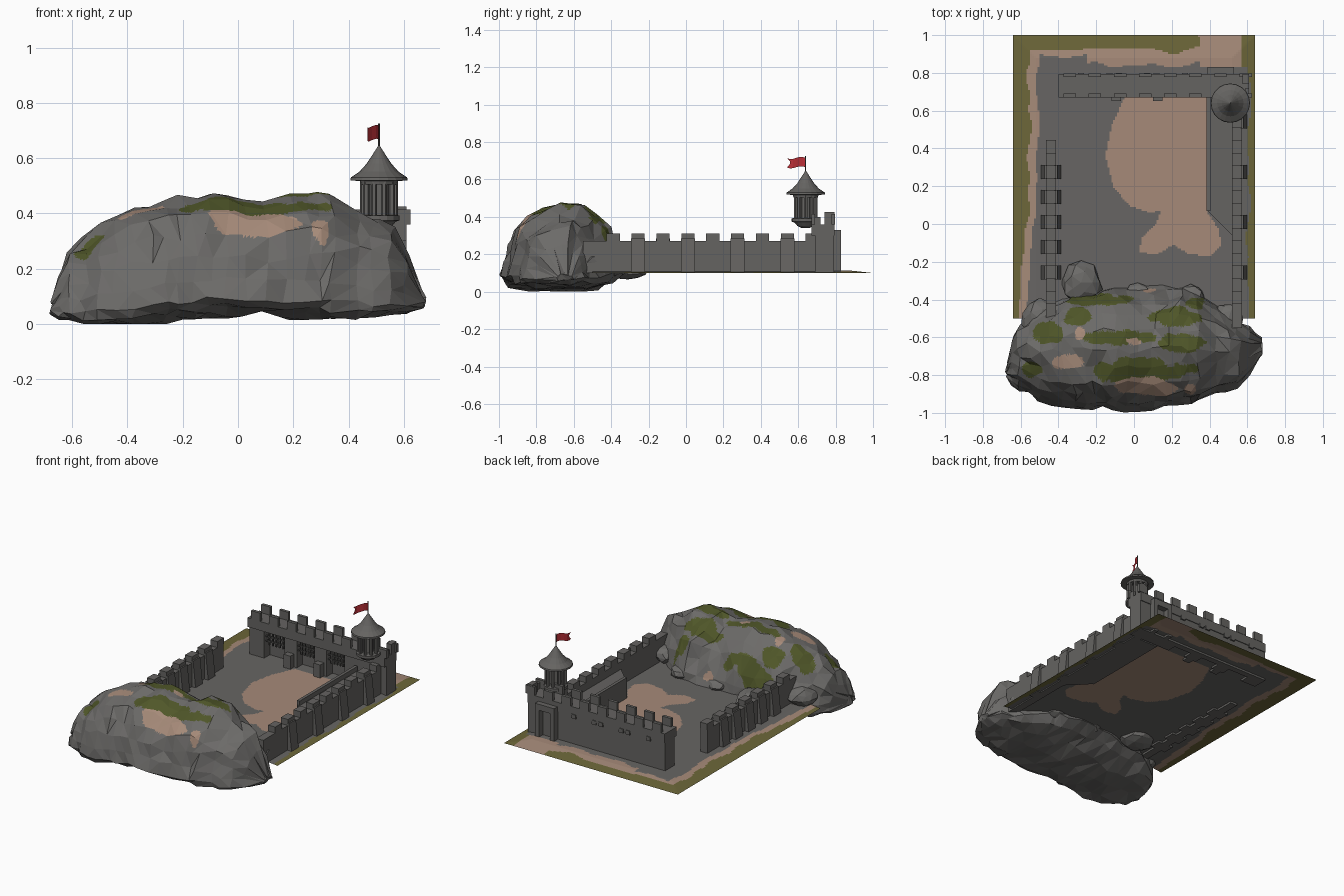
import bpy, bmesh, math, random
from mathutils import Vector, noise

random.seed(4)
cube = bpy.data.objects.get("Cube")
if cube:
    bpy.data.objects.remove(cube, do_unlink=True)


def material(name, r, g, b):
    m = bpy.data.materials.new(name)
    m.use_nodes = True
    m.diffuse_color = (r, g, b, 1)
    m.node_tree.nodes["Principled BSDF"].inputs["Base Color"].default_value = (r, g, b, 1)
    return m


stone = material("wall stone", .13, .126, .12)
rock_grey = material("rock grey", .15, .146, .14)
paving = material("ground grey", .135, .13, .125)
sand = material("sand", .38, .255, .19)
olive = material("olive grass", .15, .133, .04)
moss = material("moss", .08, .095, .022)
iron = material("dark iron", .07, .068, .065)
red = material("flag red", .5, .03, .04)


def finish(name, bm, *mats):
    bmesh.ops.recalc_face_normals(bm, faces=bm.faces)
    mesh = bpy.data.meshes.new(name)
    bm.to_mesh(mesh)
    bm.free()
    ob = bpy.data.objects.new(name, mesh)
    bpy.context.collection.objects.link(ob)
    for m in mats:
        mesh.materials.append(m)
    return ob


def box(bm, x0, x1, y0, y1, z0, z1, lean0=0, lean1=0):
    """Box whose top edges can lean inwards along x."""
    low = [bm.verts.new(p) for p in ((x0, y0, z0), (x1, y0, z0), (x1, y1, z0), (x0, y1, z0))]
    a, b = x0 + lean0, x1 - lean1
    top = [bm.verts.new(p) for p in ((a, y0, z1), (b, y0, z1), (b, y1, z1), (a, y1, z1))]
    bm.faces.new(low[::-1])
    bm.faces.new(top)
    for i in range(4):
        j = (i + 1) % 4
        bm.faces.new((low[i], low[j], top[j], top[i]))


def lathe(bm, cx, cy, profile, sides):
    rings = []
    for r, z in profile:
        rings.append([bm.verts.new((cx + r * math.cos(math.tau * i / sides),
                                    cy + r * math.sin(math.tau * i / sides), z)) for i in range(sides)])
    for a, b in zip(rings, rings[1:]):
        for i in range(sides):
            j = (i + 1) % sides
            bm.faces.new((a[i], a[j], b[j], b[i]))
    bm.faces.new(rings[0][::-1])
    bm.faces.new(rings[-1])


def inside(x, y, poly):
    hit = False
    for (ax, ay), (bx, by) in zip(poly, poly[1:] + poly[:1]):
        if (ay > y) != (by > y) and x < (bx - ax) * (y - ay) / (by - ay) + ax:
            hit = not hit
    return hit


# Ground sheet, coloured by zones
YARD = [(-.05, .67), (-.12, .52), (-.15, .36), (-.11, .2), (-.03, .1), (.08, .06), (.14, .07),
        (.12, 0), (.04, -.07), (.03, -.15), (.12, -.16), (.21, -.11), (.29, -.16), (.4, -.17),
        (.46, -.12), (.45, -.03), (.39, .06), (.39, .67)]


def ground_zone(x, y):
    w = noise.noise(Vector((x * 7, y * 7, 2))) * .03
    left = -.555 + w - max(0, .15 - y) * .1
    if inside(x, y, YARD):
        return 1
    if x > .33 + w and y > .83:
        return 2 if x > .575 + w else 1
    if x < left or y > .92 + w or x > .605 + w:
        return 2
    if x < left + .045 or y > (.89 if x < -.25 else .84) + w:
        return 1
    return 0


bm = bmesh.new()
bmesh.ops.create_grid(bm, x_segments=128, y_segments=150, size=1)
for v in bm.verts:
    v.co.x *= .64
    v.co.y = .25 + v.co.y * .75
    edge = min(.64 - abs(v.co.x), 1 - v.co.y)
    v.co.z = .1 + .013 * min(1, edge / .12)
for f in bm.faces:
    c = f.calc_center_median()
    f.material_index = ground_zone(c.x, c.y)
finish("ground", bm, paving, sand, olive)

# Big rock: lofted sections (x, front y, back y, bottom, top)
STATIONS = [(-.67, -.8, -.73, .04, .1), (-.64, -.86, -.59, .02, .18), (-.61, -.88, -.53, .01, .27),
            (-.5, -.93, -.44, 0, .35), (-.38, -.97, -.38, 0, .43), (-.1, -.99, -.34, .03, .47),
            (.1, -.98, -.34, .04, .44), (.25, -.96, -.34, .02, .48), (.34, -.94, -.36, .02, .47),
            (.43, -.91, -.43, .02, .41), (.55, -.86, -.51, .03, .35), (.61, -.8, -.54, .04, .25),
            (.67, -.7, -.6, .06, .1)]
SECTION = [(0, .14), (.03, .3), (.07, .5), (.12, .68), (.22, .84), (.36, .93), (.5, 1), (.65, .97),
           (.78, .84), (.87, .7), (.93, .5), (.98, .3), (1, .15), (.9, .06), (.7, 0), (.45, 0),
           (.2, .03), (.05, .07)]
MOSS = [(-.2, -.4, .17, .035), (-.46, -.58, .08, .06), (-.3, -.49, .07, .05), (.22, -.49, .13, .05),
        (-.08, -.6, .2, .035), (.25, -.63, .12, .045), (.05, -.78, .25, .07), (-.54, -.77, .05, .04),
        (.33, -.42, .05, .03)]
BARE = [(-.29, -.58, .03, .035), (-.34, -.73, .09, .035), (.07, -.86, .17, .05), (0, -.62, .04, .02),
        (.08, -.345, .04, .02), (.3, -.87, .03, .03)]


def in_blobs(c, blobs):
    w = noise.noise(c * 14) * .7
    return any(((c.x - x) / a) ** 2 + ((c.y - y) / b) ** 2 < 1 + w for x, y, a, b in blobs)


bm = bmesh.new()
rows = []
for a, b in zip(STATIONS, STATIONS[1:]):
    n = max(1, round((b[0] - a[0]) / .06))
    rows += [[p + (q - p) * k / n for p, q in zip(a, b)] for k in range(n)]
rows.append(STATIONS[-1])
rings = []
for x, yf, yb, zb, zt in rows:
    ring = []
    for u, v in SECTION:
        p = Vector((x, yf + u * (yb - yf), zb + v * (zt - zb)))
        amount = .028 if abs(x) < .6 else .012
        p += noise.noise_vector(p * 9) * amount
        p += Vector([random.uniform(-.009, .009) for _ in range(3)])
        p.z = max(p.z, 0)
        p.y = max(p.y, -1)
        ring.append(bm.verts.new(p))
    rings.append(ring)
for a, b in zip(rings, rings[1:]):
    for i in range(len(a)):
        j = (i + 1) % len(a)
        bm.faces.new((a[i], a[j], b[j], b[i]))
bm.faces.new(rings[0])
bm.faces.new(rings[-1])
bmesh.ops.triangulate(bm, faces=bm.faces)
bmesh.ops.subdivide_edges(bm, edges=bm.edges, cuts=5, use_grid_fill=True)
bmesh.ops.recalc_face_normals(bm, faces=bm.faces)
for f in bm.faces:
    c = f.calc_center_median()
    if f.normal.z > .1 and c.z > .15:
        f.material_index = 2 if in_blobs(c, BARE) else 1 if in_blobs(c, MOSS) else 0
finish("large_rock", bm, rock_grey, moss, sand)

# Boulders along the inner foot of the rock
bm = bmesh.new()
for x, y, z, r in ((-.28, -.31, .13, .11), (.3, -.4, .13, .08), (.02, -.38, .13, .07),
                   (-.5, -.5, .15, .1), (.5, -.5, .16, .08)):
    for v in bmesh.ops.create_icosphere(bm, subdivisions=2, radius=r)["verts"]:
        v.co *= random.uniform(.85, 1.1)
        v.co = Vector((x, y, z)) + Vector((v.co.x, v.co.y, v.co.z * .65))
finish("boulders", bm, rock_grey)

# Side walls with merlons and leaning buttresses
for name, x, end, piers, sides in (("right_wall", .545, .76, range(-2, 5, 2), (1,)),
                                   ("left_wall", -.44, .44, range(-2, 3), (-1, 1))):
    bm = bmesh.new()
    box(bm, x - .026, x + .026, -.55, end, .1, .27)
    for i in range(-3, 6):
        y = .01 + .133 * i
        if y + .03 < end:
            box(bm, x - .026, x + .026, y - .035, y + .035, .27, .31)
    for i in piers:
        y = .01 + .133 * i
        for s in sides:
            if s > 0:
                box(bm, x + .02, x + .055, y - .037, y + .037, .1, .285, 0, .02)
            else:
                box(bm, x - .055, x - .02, y - .037, y + .037, .1, .285, .02, 0)
    finish(name, bm, stone)

# Gate wall: outer slab, pillars, overhanging walk and two rows of merlons
bm = bmesh.new()
box(bm, -.4, .61, .75, .79, .1, .36)
box(bm, -.4, .61, .67, .795, .3, .36)
for x0, x1 in ((-.4, -.29), (-.14, -.05), (.08, .17), (.3, .61)):
    box(bm, x0, x1, .69, .76, .1, .31)
for x in (-.095, .125):
    box(bm, x - .025, x + .025, .65, .7, .1, .2)
for i in range(8):
    x = -.34 + .133 * i
    for y in (.67, .777):
        box(bm, x - .033, x + .033, y, y + .02, .36, .415)
box(bm, .575, .61, .74, .795, .36, .425)
box(bm, .59, .61, .69, .72, .36, .4)
# Outer blocks and the postern frame
for x in (.27, .12, .07, -.08, -.13, -.28):
    box(bm, x - .016, x + .016, .785, .8, .285, .312)
box(bm, .39, .42, .78, .83, .1, .33)
box(bm, .5, .53, .78, .83, .1, .33)
box(bm, .39, .53, .78, .83, .29, .33)
finish("gate_wall", bm, stone)

# Half-raised gratings
bm = bmesh.new()
for x0, x1 in ((-.29, -.14), (-.05, .08), (.17, .3)):
    for i in range(1, 6):
        x = x0 + (x1 - x0) * i / 6
        box(bm, x - .005, x + .005, .705, .715, .2, .3)
    for z in (.225, .255, .285):
        box(bm, x0, x1, .704, .716, z - .004, z + .004)
finish("gratings", bm, iron)

# Wall walk with a slanted end and a low parapet
bm = bmesh.new()
outline = [(.39, .68), (.39, .07), (.52, -.06), (.525, .68)]
base = bm.faces.new([bm.verts.new((x, y, .1)) for x, y in outline])
top = bmesh.ops.extrude_face_region(bm, geom=[base])["geom"]
bmesh.ops.translate(bm, vec=(0, 0, .12), verts=[g for g in top if isinstance(g, bmesh.types.BMVert)])
box(bm, .385, .405, .07, .68, .1, .25)
finish("wall_walk", bm, stone)

# Hanging turret with open columns and a flared roof
CX, CY = .51, .64
bm = bmesh.new()
lathe(bm, CX, CY, [(.02, .34), (.045, .352), (.06, .37), (.075, .375), (.075, .392), (.06, .395)], 16)
lathe(bm, CX, CY, [(.034, .39), (.034, .53)], 10)
lathe(bm, CX, CY, [(.066, .505), (.07, .525)], 16)
for i in range(10):
    a = math.tau * i / 10
    lathe(bm, CX + .057 * math.cos(a), CY + .057 * math.sin(a), [(.011, .39), (.011, .52)], 6)
finish("turret", bm, stone)
bm = bmesh.new()
lathe(bm, CX, CY, [(.08, .518), (.104, .52), (.102, .53), (.07, .552), (.045, .58), (.024, .612), (.003, .645)], 20)
finish("turret_roof", bm, stone)

# Flagpole and waving swallow-tailed flag
bm = bmesh.new()
lathe(bm, CX, CY, [(.003, .63), (.003, .725)], 6)
finish("flagpole", bm, iron)
bm = bmesh.new()
columns = []
for i in range(7):
    t = i / 6
    x = CX - .045 * t + .006 * math.sin(t * 7)
    y = CY - .1 * t
    notch = .025 if i == 6 else 0
    columns.append([bm.verts.new((x, y + (notch if k == 1 else 0), .665 + .025 * k + .006 * math.sin(t * 6)))
                    for k in range(3)])
for a, b in zip(columns, columns[1:]):
    for k in range(2):
        bm.faces.new((a[k], b[k], b[k + 1], a[k + 1]))
finish("flag", bm, red)
